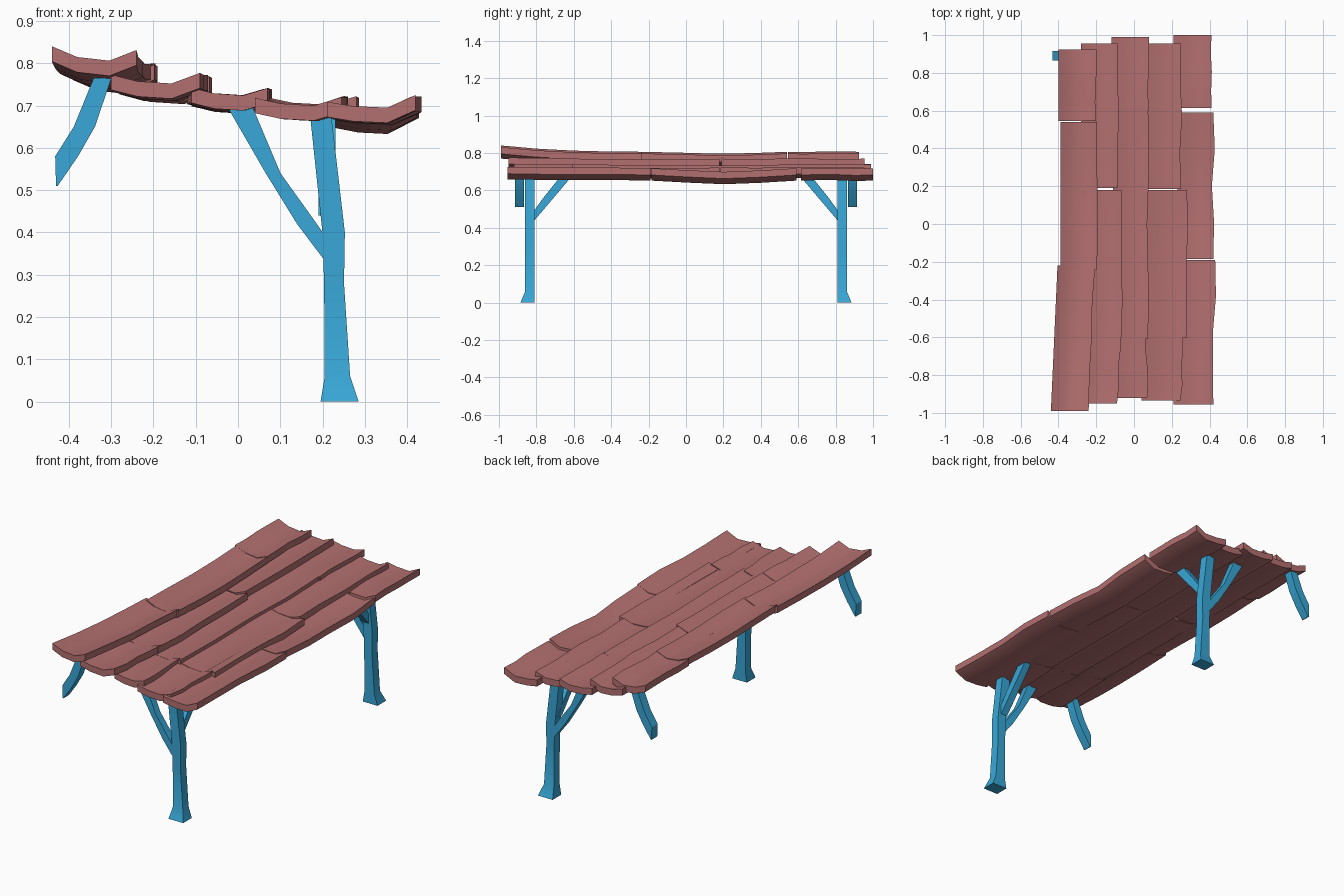
import bpy, bmesh, math, random

random.seed(4)
cube = bpy.data.objects.get("Cube")
if cube:
    bpy.data.objects.remove(cube, do_unlink=True)


def material(name, rgb):
    mat = bpy.data.materials.new(name)
    mat.use_nodes = True
    mat.diffuse_color = (*rgb, 1)
    shader = mat.node_tree.nodes["Principled BSDF"]
    shader.inputs["Base Color"].default_value = (*rgb, 1)
    return mat


RED = material("faded red wood", (0.45, 0.16, 0.16))
BLUE = material("blue painted wood", (0.04, 0.39, 0.68))


def loft(name, sections, mat):
    """Skin a row of matching closed cross-sections and cap both ends."""
    bm = bmesh.new()
    rings = [[bm.verts.new(point) for point in section] for section in sections]
    count = len(rings[0])
    for ring, following in zip(rings, rings[1:]):
        for i in range(count):
            j = (i + 1) % count
            bm.faces.new((ring[i], ring[j], following[j], following[i]))
    bm.faces.new(rings[0])
    bm.faces.new(rings[-1])
    bmesh.ops.recalc_face_normals(bm, faces=bm.faces)
    mesh = bpy.data.meshes.new(name)
    bm.to_mesh(mesh)
    bm.free()
    mesh.materials.append(mat)
    ob = bpy.data.objects.new(name, mesh)
    bpy.context.collection.objects.link(ob)
    bpy.ops.object.select_all(action="DESELECT")
    ob.select_set(True)
    bpy.context.view_layer.objects.active = ob
    bpy.ops.object.shade_smooth_by_angle(angle=math.radians(30))


def board(name, extent, height, lifts, kick=0, skew=0, dip=0):
    """Plank cupped across its width, with a raised front tip or a dip along it."""
    front, back, left, right = extent
    thickness = 0.036
    steps = 4
    sections = []
    for step in range(steps + 1):
        t = step / steps
        y = front + (back - front) * t
        shift = skew * (1 - t)
        z = height + kick * (1 - t) ** 2 - dip * 4 * t * (1 - t)
        edge = right
        if 0 < step < steps:
            edge += random.uniform(-0.008, 0.008)
            z += random.uniform(-0.003, 0.003)
        cup = ((0, lifts[0]), (0.3, lifts[0] / 4), (0.68, 0), (1, lifts[1]))
        top = [(left + (edge - left) * u + shift, y, z + lift) for u, lift in cup]
        under = [(x, y, h - thickness) for x, y, h in reversed(top)]
        sections.append(top + under)
    loft(name, sections, RED)


def board_row(name, height, lifts, kick, skew, dip, front, centre, back):
    board(f"{name}_board_front", front, height, lifts, kick=kick, skew=skew)
    board(f"{name}_board_centre", centre, height, lifts, dip=dip)
    board(f"{name}_board_back", back, height, lifts)


# Roof boards, each given as front y, back y, left x, right x
board_row("high", 0.772, (0.034, 0.025), kick=0.034, skew=-0.035, dip=0.008,
          front=(-0.99, -0.22, -0.405, -0.205),
          centre=(-0.24, 0.54, -0.39, -0.197),
          back=(0.545, 0.925, -0.4, -0.2))
board_row("upper", 0.744, (0.021, 0.025), kick=0.008, skew=-0.02, dip=0.003,
          front=(-0.95, -0.57, -0.28, -0.07),
          centre=(-0.6, 0.18, -0.27, -0.067),
          back=(0.19, 0.955, -0.28, -0.087))
board_row("middle", 0.722, (0.018, 0.017), kick=0.002, skew=0.01, dip=0.004,
          front=(-0.92, -0.59, -0.12, 0.06),
          centre=(-0.61, 0.61, -0.11, 0.075),
          back=(0.6, 0.99, -0.12, 0.08))
board_row("lower", 0.702, (0.018, 0.02), kick=-0.002, skew=-0.015, dip=0.003,
          front=(-0.935, -0.59, 0.055, 0.26),
          centre=(-0.6, 0.18, 0.065, 0.28),
          back=(0.185, 0.955, 0.06, 0.25))
board_row("eave", 0.688, (0.014, 0.03), kick=0.007, skew=-0.01, dip=0.018,
          front=(-0.955, -0.19, 0.22, 0.43),
          centre=(-0.185, 0.59, 0.23, 0.42),
          back=(0.615, 1, 0.21, 0.41))


def supports(name, stations, near, far, along="x", flare=0):
    """Front and back timbers from stations of height, centre and width."""
    for side, sign in (("front", 1), ("back", -1)):
        sections = []
        for index, (z, centre, width) in enumerate(stations):
            a, b = centre - width / 2, centre + width / 2
            outer = near - flare if index == 0 else near
            corners = ((a, outer), (b, outer), (b, far), (a, far))
            if along == "y":
                corners = [(d, p) for p, d in corners]
            sections.append([(x, y * sign, z) for x, y in corners])
        loft(f"{side}_{name}", sections, BLUE)


# Posts with a splayed foot, their two braces, and the struts on the high side
supports("post", ((0, 0.24, 0.09), (0.06, 0.235, 0.06), (0.28, 0.227, 0.047),
                  (0.4, 0.226, 0.053), (0.68, 0.195, 0.05)),
         near=-0.86, far=-0.81, flare=0.025)
supports("cross_brace", ((0.34, 0.22, 0.04), (0.42, 0.163, 0.047),
                         (0.54, 0.083, 0.035), (0.7, 0.003, 0.06)),
         near=-0.86, far=-0.82)
supports("long_brace", ((0.44, -0.83, 0.04), (0.56, -0.735, 0.055),
                        (0.67, -0.645, 0.06)),
         near=0.19, far=0.23, along="y")
supports("wall_strut", ((0.51, -0.428, 0.004), (0.58, -0.405, 0.054),
                        (0.65, -0.363, 0.05), (0.765, -0.32, 0.042)),
         near=-0.915, far=-0.865)
